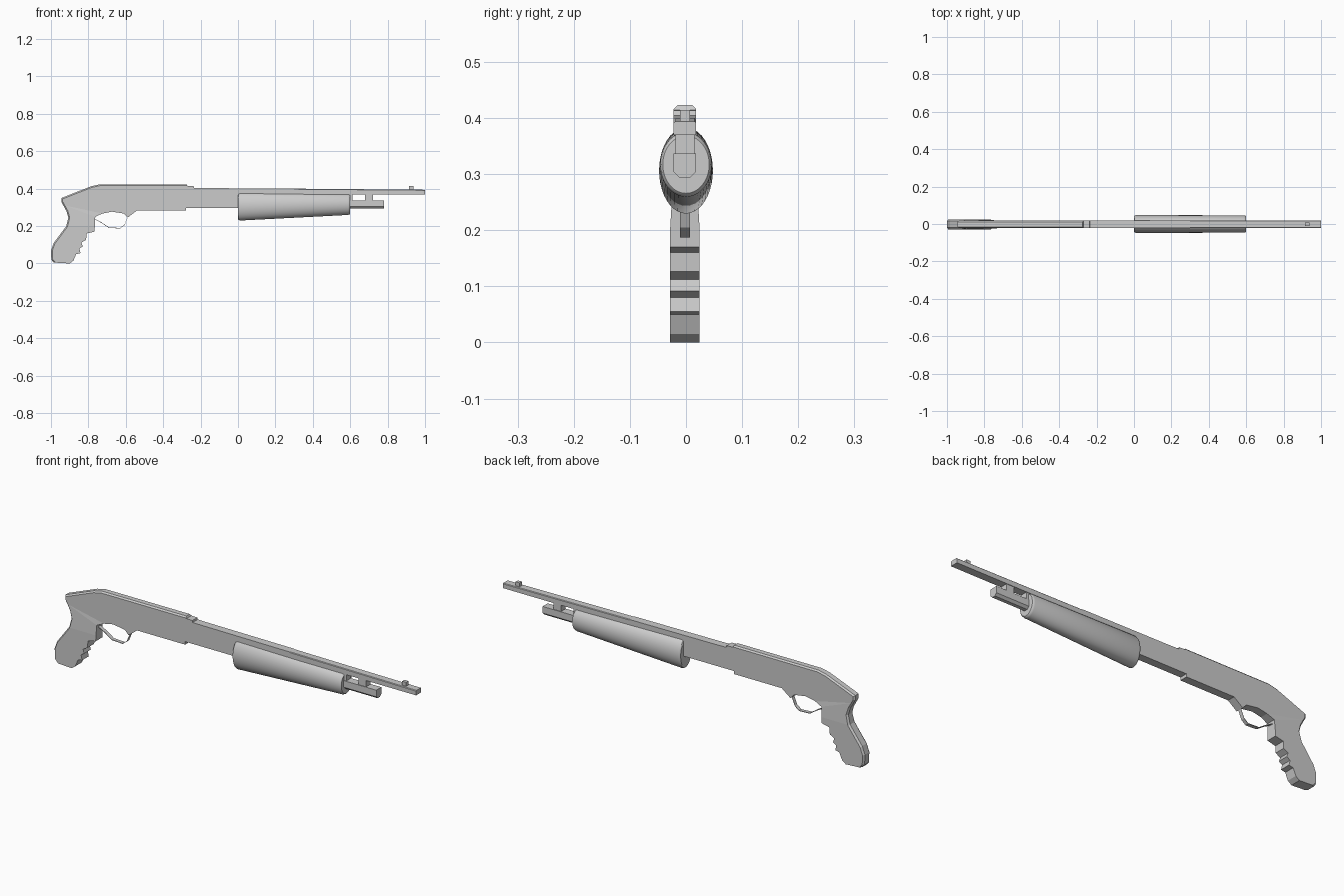
import bpy, bmesh, math
from mathutils import Vector

cube = bpy.data.objects.get("Cube")
if cube:
    bpy.data.objects.remove(cube, do_unlink=True)

grey = bpy.data.materials.new("light grey")
grey.use_nodes = True
colour = (0.6, 0.6, 0.6, 1)
grey.diffuse_color = colour
grey.node_tree.nodes["Principled BSDF"].inputs["Base Color"].default_value = colour

MID = -0.002   # the body sits very slightly off centre
HALF = 0.02


def finish(bm, name):
    bmesh.ops.recalc_face_normals(bm, faces=bm.faces)
    mesh = bpy.data.meshes.new(name)
    bm.to_mesh(mesh)
    bm.free()
    obj = bpy.data.objects.new(name, mesh)
    bpy.context.collection.objects.link(obj)
    mesh.materials.append(grey)
    return obj


def plate(outline, half=HALF):
    """Side outline (x, z) extruded across the width."""
    bm = bmesh.new()
    face = bm.faces.new([bm.verts.new((x, MID - half, z)) for x, z in outline])
    out = bmesh.ops.extrude_face_region(bm, geom=[face])
    moved = [g for g in out["geom"] if isinstance(g, bmesh.types.BMVert)]
    bmesh.ops.translate(bm, verts=moved, vec=(0, 2 * half, 0))
    bmesh.ops.recalc_face_normals(bm, faces=bm.faces)
    return bm


def chamfer(bm, rule, size):
    """Bevel the lengthwise side edges whose rim face normal and centre pass the rule."""
    chosen = []
    for e in bm.edges:
        a, b = e.verts
        if abs(a.co.y - b.co.y) > 1e-5:
            continue
        rim = [f for f in e.link_faces if abs(f.normal.y) < 0.5]
        if rim and rule(rim[0].normal, (a.co + b.co) / 2):
            chosen.append(e)
    bmesh.ops.bevel(bm, geom=chosen, offset=size, segments=1, affect='EDGES')


def box(name, x0, x1, z0, z1, half=HALF):
    return finish(plate([(x0, z0), (x1, z0), (x1, z1), (x0, z1)], half), name)


# Receiver and pistol grip, one continuous outline
top_back = [(-0.19, 0.403), (-0.235, 0.404), (-0.237, 0.413), (-0.27, 0.414),
            (-0.275, 0.423), (-0.74, 0.423), (-0.785, 0.413), (-0.944, 0.35)]
grip_back = [(-0.944, 0.328), (-0.917, 0.28), (-0.907, 0.245), (-0.918, 0.2),
             (-0.955, 0.15), (-0.985, 0.11), (-1.0, 0.07), (-0.998, 0.02), (-0.985, 0.005)]
grip_front = [(-0.9, 0), (-0.88, 0.015), (-0.865, 0.05), (-0.842, 0.055),
              (-0.848, 0.08), (-0.83, 0.092), (-0.837, 0.112), (-0.812, 0.126),
              (-0.81, 0.16), (-0.767, 0.17), (-0.763, 0.25)]
belly = [(-0.725, 0.267), (-0.675, 0.277), (-0.61, 0.267), (-0.59, 0.245),
         (-0.542, 0.282), (-0.277, 0.282), (-0.277, 0.297), (0.3, 0.297), (0.3, 0.4)]
bm = plate(top_back + grip_back + grip_front + belly)


def back_or_top(n, c):
    top = n.z > 0.8 and -0.95 < c.x < -0.27 and c.z > 0.34
    back = n.x < -0.2 and c.x < -0.78 and c.z > 0.01
    return top or back


chamfer(bm, back_or_top, 0.007)
# The grip swells gently in width below the receiver
for height in (0.2, 0.31):
    bmesh.ops.bisect_plane(bm, geom=bm.verts[:] + bm.edges[:] + bm.faces[:],
                           plane_co=(0, 0, height), plane_no=(0, 0, 1))
for v in bm.verts:
    if v.co.x < -0.75:
        swell = min(1, max(0, (0.31 - v.co.z) / 0.11))
        v.co.y = MID + (v.co.y - MID) * (1 + 0.32 * swell)
bmesh.ops.triangulate(bm, faces=[f for f in bm.faces if len(f.verts) > 4])
finish(bm, "receiver_and_grip")

# Barrel with a small front sight
bm = plate([(0.3, 0.37), (1.0, 0.37), (1.0, 0.394), (0.3, 0.4)])
chamfer(bm, lambda n, c: n.z > 0.8, 0.003)
finish(bm, "barrel")
box("front_sight", 0.915, 0.937, 0.39, 0.414, 0.009)

# Tube under the barrel, with chamfered lower edges
bm = plate([(0.3, 0.293), (0.78, 0.293), (0.78, 0.337), (0.3, 0.337)])
chamfer(bm, lambda n, c: n.z < -0.8, 0.011)
finish(bm, "magazine_tube")
box("barrel_bracket", 0.68, 0.722, 0.33, 0.375, 0.017)
box("rear_bracket", 0.58, 0.612, 0.33, 0.375, 0.017)

# Fore grip: oval rings lofted along the tube with softened ends
SIDES = 40
rings = [(0.0, 0.88), (0.003, 0.95), (0.012, 1), (0.588, 1), (0.597, 0.96), (0.6, 0.9)]
bm = bmesh.new()
loops = []
for x, s in rings:
    t = x / 0.6
    centre = 0.306 + 0.011 * t
    wide, tall = (0.048 - 0.002 * t) * s, (0.077 - 0.02 * t) * s
    loops.append([bm.verts.new((x, wide * math.cos(2 * math.pi * i / SIDES),
                                centre + tall * math.sin(2 * math.pi * i / SIDES)))
                  for i in range(SIDES)])
for a, b in zip(loops, loops[1:]):
    for i in range(SIDES):
        j = (i + 1) % SIDES
        bm.faces.new((a[i], a[j], b[j], b[i]))
bm.faces.new(loops[0])
bm.faces.new(loops[-1])
fore = finish(bm, "fore_grip")
bpy.ops.object.select_all(action='DESELECT')
fore.select_set(True)
bpy.context.view_layer.objects.active = fore
bpy.ops.object.shade_smooth_by_angle(angle=math.radians(35))

# Guard: thin bent strap below the belly
path = [Vector(p) for p in [(-0.765, 0.235), (-0.73, 0.217), (-0.69, 0.19),
                            (-0.63, 0.187), (-0.607, 0.205), (-0.588, 0.25)]]
inner = [p + Vector((0, 0.003)) for p in path]
finish(plate([tuple(p) for p in path + inner[::-1]], 0.009), "guard_strap")
